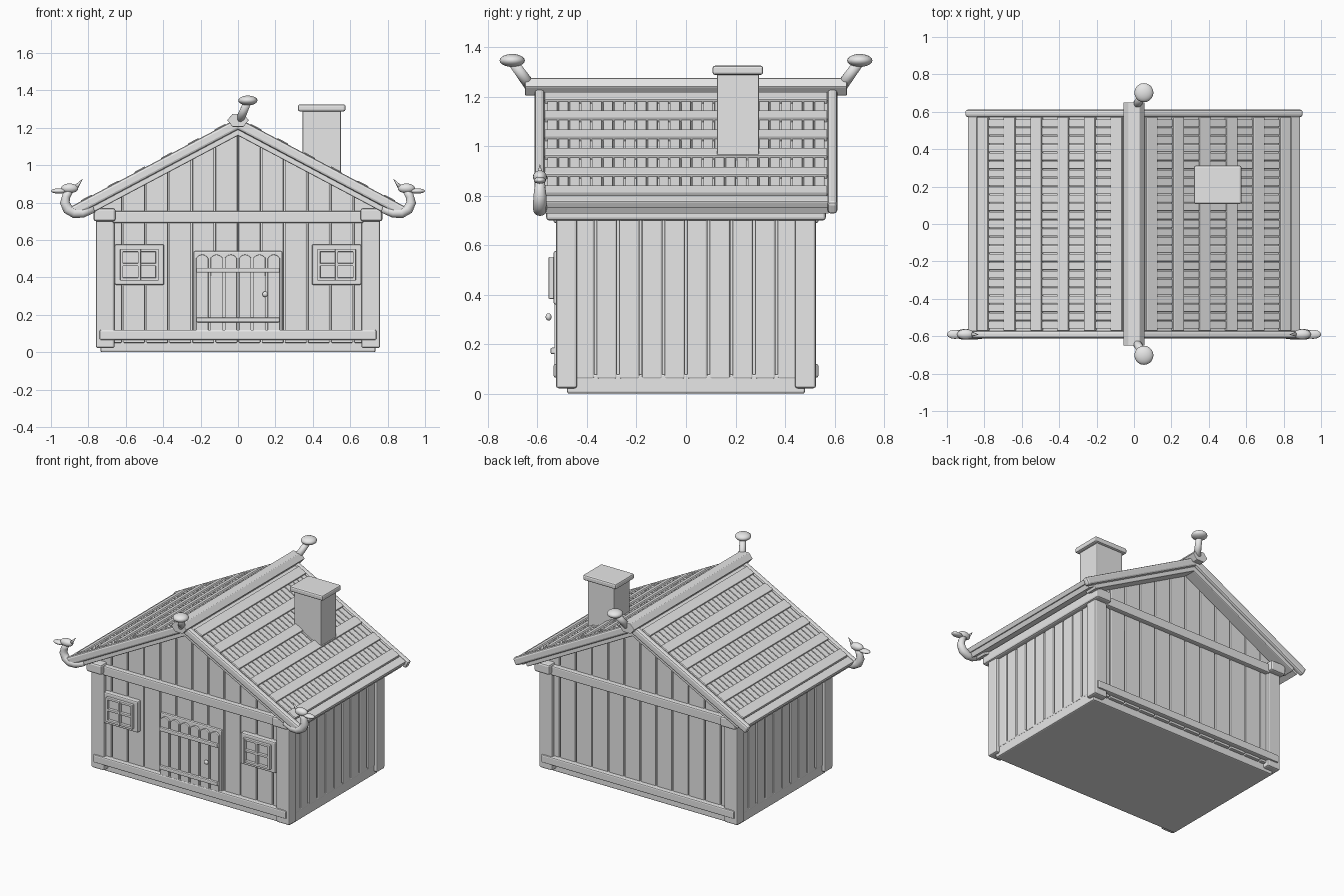
import bpy, bmesh, math
from mathutils import Vector, Matrix

if "Cube" in bpy.data.objects:
    bpy.data.objects.remove(bpy.data.objects["Cube"], do_unlink=True)

mat = bpy.data.materials.new("plain_grey")
mat.use_nodes = True
GREY = (0.8, 0.8, 0.8, 1)
mat.diffuse_color = GREY
mat.node_tree.nodes["Principled BSDF"].inputs["Base Color"].default_value = GREY

PITCH = 0.53                    # roof rise over run
ANGLE = math.atan(PITCH)
RIDGE = 1.235                   # roof surface height at the ridge


def finish(name, bm, bevel=0, smooth=False):
    bmesh.ops.recalc_face_normals(bm, faces=bm.faces)
    me = bpy.data.meshes.new(name)
    bm.to_mesh(me)
    bm.free()
    me.materials.append(mat)
    for p in me.polygons:
        p.use_smooth = smooth
    ob = bpy.data.objects.new(name, me)
    bpy.context.scene.collection.objects.link(ob)
    if bevel:
        m = ob.modifiers.new("Bevel", "BEVEL")
        m.width, m.segments = bevel, 2
    return ob


def box(name, x, y, z, bevel=0.008, matrix=None):
    """Box from (low, high) ranges."""
    size = [r[1] - r[0] for r in (x, y, z)]
    mid = Vector([(r[1] + r[0]) / 2 for r in (x, y, z)])
    bm = bmesh.new()
    bmesh.ops.create_cube(bm, size=1, matrix=Matrix.Translation(mid) @ Matrix.Diagonal((*size, 1)))
    if matrix:
        bm.transform(matrix)
    return finish(name, bm, bevel)


def prism(name, points, y0, y1, bevel=0.005):
    """Profile in x and z, extruded along y."""
    bm = bmesh.new()
    face = bm.faces.new([bm.verts.new((x, y0, z)) for x, z in points])
    out = bmesh.ops.extrude_face_region(bm, geom=[face])
    verts = [g for g in out["geom"] if isinstance(g, bmesh.types.BMVert)]
    bmesh.ops.translate(bm, verts=verts, vec=(0, y1 - y0, 0))
    return finish(name, bm, bevel)


def ellipsoid(name, center, radii):
    bm = bmesh.new()
    bmesh.ops.create_uvsphere(bm, u_segments=20, v_segments=12, radius=1,
                              matrix=Matrix.Translation(center) @ Matrix.Diagonal((*radii, 1)))
    return finish(name, bm, smooth=True)


def cone(name, a, b, r0, r1, sides=16):
    a, b = Vector(a), Vector(b)
    rot = (b - a).to_track_quat("Z", "Y").to_matrix().to_4x4()
    bm = bmesh.new()
    bmesh.ops.create_cone(bm, cap_ends=True, segments=sides, radius1=r0, radius2=r1,
                          depth=(b - a).length, matrix=Matrix.Translation((a + b) / 2) @ rot)
    return finish(name, bm, smooth=True)


def tube(name, points, radii):
    """Round tapered tube following a path in a plane of constant y."""
    bm = bmesh.new()
    rings = []
    pts = [Vector(p) for p in points]
    for i, (p, r) in enumerate(zip(pts, radii)):
        t = (pts[min(i + 1, len(pts) - 1)] - pts[max(i - 1, 0)]).normalized()
        n = t.cross(Vector((0, 1, 0)))
        rings.append([bm.verts.new(p + r * (math.cos(k * math.pi / 6) * n
                      + math.sin(k * math.pi / 6) * Vector((0, 1, 0)))) for k in range(12)])
    for a, b in zip(rings, rings[1:]):
        for k in range(12):
            bm.faces.new((a[k], a[k - 1], b[k - 1], b[k]))
    bm.faces.new(rings[0])
    bm.faces.new(rings[-1])
    return finish(name, bm, smooth=True)


def roof_box(name, side, d, y, n, bevel=0.006):
    """Box on a roof slope: d along the slope, n above it."""
    m = Matrix.Translation((0, 0, RIDGE)) @ Matrix.Rotation(ANGLE, 4, "Y")
    return box(name, d, y, n, bevel, Matrix.Diagonal((side, 1, 1, 1)) @ m)


# Base and inner core
box("base_slab", (-0.735, 0.735), (-0.48, 0.48), (0, 0.08))
prism("wall_core", [(-0.7, 0.05), (0.7, 0.05), (0.7, 0.8), (0, 1.17), (-0.7, 0.8)], -0.48, 0.48, 0)

# Front and back wall planks, cut to the roof line
W = 0.1235
for face, s in (("front", -1), ("back", 1)):
    for i in range(-6, 6):
        x0, x1 = i * W + 0.004, (i + 1) * W - 0.004
        top = [(x, 1.19 - PITCH * abs(x)) for x in (x1, x0)]
        prism(face + "_wall_plank", [(x0, 0.05), (x1, 0.05)] + top, s * 0.47, s * 0.503)
    ys = sorted((s * 0.46, s * 0.535))
    box(face + "_sill_beam", (-0.74, 0.74), ys, (0.065, 0.12))
    box(face + "_cross_beam", (-0.67, 0.67), ys, (0.69, 0.755))

# Side walls, corner posts and eave beams
for side in (-1, 1):
    def sx(a, b):
        return sorted((side * a, side * b))
    P = 0.0915
    for i in range(-5, 5):
        box("side_wall_plank", sx(0.69, 0.738), (i * P + 0.004, (i + 1) * P - 0.004), (0.06, 0.73))
    for y in ((-0.525, -0.44), (0.44, 0.525)):
        box("corner_post", sx(0.66, 0.76), y, (0.022, 0.73), 0.01)
    box("eave_beam", sx(0.655, 0.772), (-0.565, 0.565), (0.7, 0.77), 0.012)

# Roof slopes
C = math.cos(ANGLE)
for side in (-1, 1):
    roof_box("roof_slab", side, (0, 0.99), (-0.575, 0.575), (-0.05, 0), 0)
    roof_box("eave_board", side, (0.945, 1.0), (-0.575, 0.575), (-0.02, 0.012))
    for k in range(6):
        d = (0.088 + 0.143 * k) / C
        roof_box("roof_batten", side, (d - 0.034, d + 0.034), (-0.572, 0.572), (-0.01, 0.02))
        if k < 5:
            row = roof_box("shingle_row", side, (d + 0.03, d + 0.132), (-0.56, -0.52), (-0.01, 0.01), 0.004)
            arr = row.modifiers.new("Array", "ARRAY")
            arr.count = 25
            arr.use_relative_offset = False
            arr.use_constant_offset = True
            arr.constant_offset_displace = (0, 0.045, 0)
    for s in (-1, 1):
        roof_box("barge_pole", side, (0, 1.018), sorted((s * 0.572, s * 0.611)), (-0.04, 0.015), 0.013)
        roof_box("barge_rafter", side, (0, 0.95), sorted((s * 0.5, s * 0.59)), (-0.068, -0.03))

# Ridge beam with a leaning knobbed finial at each end
hexagon = [(0.058 * math.cos(k * math.pi / 3), 1.24 + 0.04 * math.sin(k * math.pi / 3)) for k in range(6)]
prism("ridge_beam", hexagon, -0.65, 0.65, 0.003)
for s in (-1, 1):
    cone("finial_stem", (0.005, s * 0.62, 1.23), (0.052, s * 0.7, 1.34), 0.024, 0.02)
    ellipsoid("finial_knob", (0.053, s * 0.702, 1.346), (0.051, 0.051, 0.026))

# Chimney
box("chimney", (0.345, 0.55), (0.125, 0.295), (0.9, 1.3), 0.005)
box("chimney_cap", (0.32, 0.575), (0.107, 0.312), (1.288, 1.325), 0.01)

# Carved bird heads on the front eaves
for side in (-1, 1):
    def at(x, z):
        return (side * x, -0.59, z)
    path = [(0.77, 0.765), (0.83, 0.745), (0.875, 0.745), (0.91, 0.765),
            (0.926, 0.8), (0.918, 0.835), (0.9, 0.865)]
    tube("carved_neck", [at(*p) for p in path], [0.018, 0.026, 0.028, 0.028, 0.026, 0.022, 0.02])
    ellipsoid("carved_head", at(0.9, 0.876), (0.046, 0.028, 0.026))
    ellipsoid("carved_beak", at(0.958, 0.862), (0.042, 0.024, 0.014))
    cone("carved_crest", at(0.868, 0.88), at(0.832, 0.925), 0.013, 0.001, 10)

# Door with arched boards
box("door_frame", (-0.237, 0.237), (-0.518, -0.48), (0.1, 0.54))
B = 0.0765
for i in range(-3, 3):
    x0, x1 = i * B + 0.006, (i + 1) * B - 0.006
    arch = [(x1 - (x1 - x0) * t / 4, 0.505 + 0.018 * math.sin(t * math.pi / 4)) for t in range(5)]
    prism("door_board", [(x0, 0.11), (x1, 0.11)] + arch, -0.532, -0.5, 0.004)
for z in (0.16, 0.425):
    box("door_bar", (-0.223, 0.223), (-0.547, -0.52), (z, z + 0.026), 0.006)
ellipsoid("door_knob", (0.145, -0.555, 0.31), (0.015, 0.012, 0.015))

# Windows: plate, inner frame and crossbars
for side in (-1, 1):
    cx, cz = side * 0.527, 0.468
    box("window_plate", (cx - 0.132, cx + 0.132), (-0.535, -0.48), (cz - 0.108, cz + 0.108))
    for o in (-0.095, 0, 0.095):
        box("window_upright", (cx + o - 0.008, cx + o + 0.008), (-0.555, -0.53), (cz - 0.085, cz + 0.085), 0.004)
    for o in (-0.077, 0, 0.077):
        box("window_crossbar", (cx - 0.103, cx + 0.103), (-0.553, -0.53), (cz + o - 0.008, cz + o + 0.008), 0.004)
